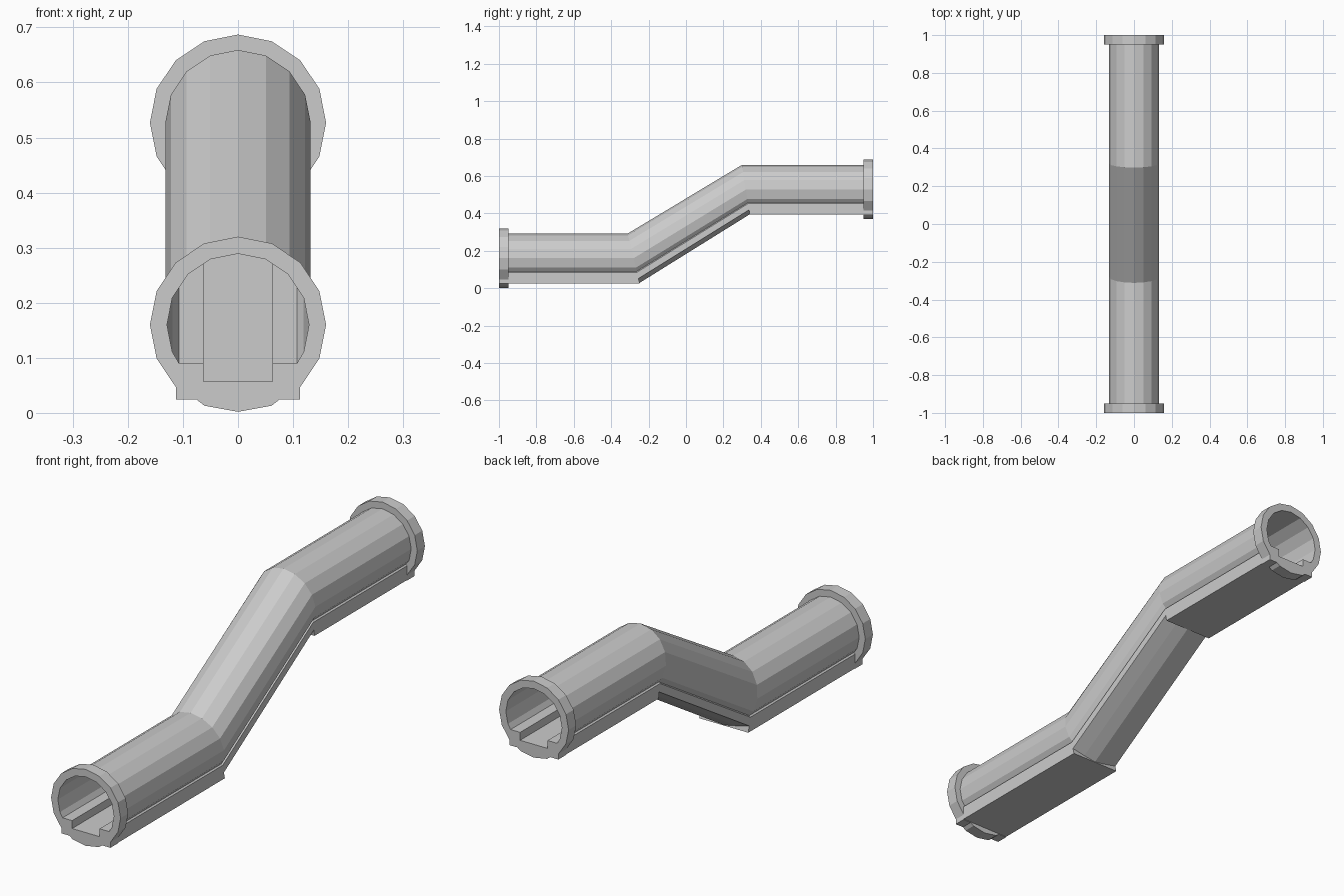
import bpy, bmesh, math

if "Cube" in bpy.data.objects:
    bpy.data.objects.remove(bpy.data.objects["Cube"])

LOW, HIGH = 0.16, 0.527          # axis heights of the two straight runs


def arc(r, n):
    """First n points of a 16-sided circle, from the top down one side."""
    return [(r * math.sin(i * math.pi / 8), r * math.cos(i * math.pi / 8)) for i in range(n)]


# Half cross-sections (x, height from axis), all with 11 matching points
COLLAR = arc(0.16, 6) + [(0.113, -0.113), (0.113, -0.136), (0.075, -0.136), (0.061, -0.147), (0, -0.158)]
STRAIGHT = arc(0.132, 6) + [(0.107, -0.07), (0.113, -0.075), (0.113, -0.134), (0.06, -0.134), (0, -0.134)]
SLOPE = arc(0.132, 6) + [(0.107, -0.07), (0.113, -0.075), (0.113, -0.108), (0.055, -0.122), (0, -0.132)]
BORE = arc(0.129, 6) + [(0.107, -0.07), (0.09, -0.07), (0.063, -0.07), (0.063, -0.103), (0, -0.103)]


def sweep(name, stations):
    """Join cross-sections (y, axis height, lean, half profile) into a closed hollow loop."""
    bm = bmesh.new()
    rings = []
    for y, zc, lean, half in stations:
        full = half + [(-x, h) for x, h in half[-2:0:-1]]
        rings.append([bm.verts.new((x, y - lean * h, zc + h)) for x, h in full])
    for a, b in zip(rings, rings[1:] + rings[:1]):
        for i in range(len(a)):
            j = (i + 1) % len(a)
            bm.faces.new((a[i], a[j], b[j], b[i]))
    bmesh.ops.remove_doubles(bm, verts=bm.verts, dist=1e-5)
    bmesh.ops.dissolve_degenerate(bm, edges=bm.edges, dist=1e-5)
    bmesh.ops.recalc_face_normals(bm, faces=bm.faces)
    mesh = bpy.data.meshes.new(name)
    bm.to_mesh(mesh)
    bm.free()
    obj = bpy.data.objects.new(name, mesh)
    bpy.context.collection.objects.link(obj)
    return obj


# Bent tube: outside from front to back, then the bore from back to front
LOWER_BEND = (-0.28, LOW, 0.24)
UPPER_BEND = (0.32, HIGH, 0.16)
sweep("bent_tube", [
    (-0.95, LOW, 0, STRAIGHT),
    (*LOWER_BEND, STRAIGHT), (*LOWER_BEND, SLOPE),
    (*UPPER_BEND, SLOPE), (*UPPER_BEND, STRAIGHT),
    (0.95, HIGH, 0, STRAIGHT),
    (0.95, HIGH, 0, BORE), (*UPPER_BEND, BORE),
    (*LOWER_BEND, BORE), (-0.95, LOW, 0, BORE),
])

# End collars
for name, y0, y1, z in (("front_collar", -1, -0.95, LOW), ("back_collar", 0.95, 1, HIGH)):
    sweep(name, [(y0, z, 0, COLLAR), (y1, z, 0, COLLAR), (y1, z, 0, BORE), (y0, z, 0, BORE)])
